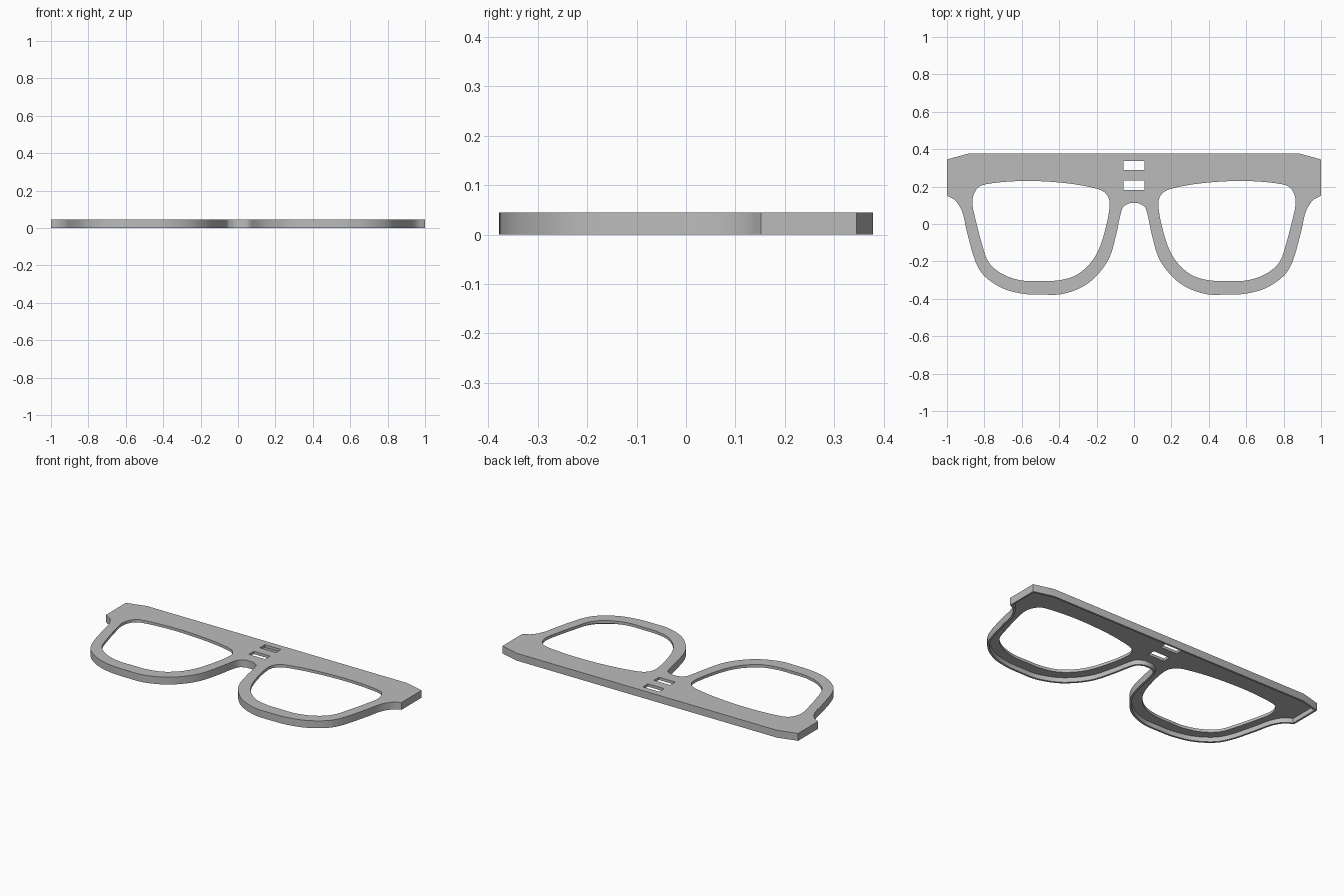
import bpy, bmesh
from mathutils import Vector

if "Cube" in bpy.data.objects:
    bpy.data.objects.remove(bpy.data.objects["Cube"])

TOP, RECESS, LIP = 0.045, 0.028, 0.012   # full height, underside of plate, lip width


def smooth(points, closed=False, steps=5):
    """Spline through the points."""
    p = [Vector(q) for q in points]
    n = len(p)
    out = []
    for i in range(n if closed else n - 1):
        if closed:
            a, b, c, d = (p[(i + k) % n] for k in (-1, 0, 1, 2))
        else:
            a, b, c, d = p[max(i - 1, 0)], p[i], p[i + 1], p[min(i + 2, n - 1)]
        # centripetal-style tangents keep uneven spacing well behaved
        l0, l1, l2 = max((b - a).length, 1e-6), (c - b).length, max((d - c).length, 1e-6)
        m1 = (c - a) / (l0 + l1) * l1
        m2 = (d - b) / (l1 + l2) * l1
        for s in range(steps):
            t = s / steps
            out.append(b * (2*t**3 - 3*t**2 + 1) + m1 * (t**3 - 2*t**2 + t)
                       + c * (3*t**2 - 2*t**3) + m2 * (t**3 - t**2))
    if not closed:
        out.append(p[-1])
    return out


def mirrored(loop):
    return [Vector((-q.x, q.y)) for q in reversed(loop)]


def inset(loop, dist):
    """Move a clockwise loop inward with mitred corners."""
    out = []
    for i, q in enumerate(loop):
        d1 = (q - loop[i - 1]).normalized()
        d2 = (loop[(i + 1) % len(loop)] - q).normalized()
        n1, n2 = Vector((d1.y, -d1.x)), Vector((d2.y, -d2.x))
        out.append(q + (n1 + n2) * dist / (1 + n1.dot(n2)))
    return out


# Right half of the outline, from the temple corner round the lens to the bridge
rim = smooth([(1, .152), (.955, .125), (.918, .064), (.896, -.03), (.848, -.2),
              (.8, -.278), (.7, -.345), (.585, -.374), (.48, -.378), (.38, -.374),
              (.265, -.33), (.185, -.26), (.13, -.176), (.094, -.053), (.072, .053),
              (.056, .093), (.022, .112)])
right = [Vector((.88, .378)), Vector((1, .345))] + rim
outer = right + mirrored(right)

# Openings: two lenses and two slots in the bridge
lens = smooth([(.858, .155), (.83, .198), (.783, .214), (.666, .227), (.537, .23),
               (.37, .219), (.238, .198), (.168, .176), (.136, .14), (.131, .09),
               (.15, -.016), (.19, -.14), (.243, -.22), (.318, -.278), (.41, -.302),
               (.505, -.304), (.6, -.302), (.703, -.268), (.778, -.203), (.816, -.096),
               (.848, .027), (.864, .107)], closed=True)


def slot(y0, y1):
    return [Vector(q) for q in ((-.055, y0), (.055, y0), (.055, y1), (-.055, y1))]


holes = [lens, mirrored(lens), slot(.183, .232), slot(.289, .338)]

bm = bmesh.new()


def ring(loop, z):
    return [bm.verts.new((q.x, q.y, z)) for q in loop]


def wall(a, b):
    for i in range(len(a)):
        bm.faces.new((a[i - 1], a[i], b[i], b[i - 1]))


def cap(rings, up):
    edges = []
    for r in rings:
        for i in range(len(r)):
            edges.append(bm.edges.get((r[i - 1], r[i])) or bm.edges.new((r[i - 1], r[i])))
    bmesh.ops.triangle_fill(bm, use_beauty=True, edges=edges, normal=(0, 0, up))


# Outer wall, thin lip around the underside and the recessed plate
inner = inset(outer, LIP)
out_top, out_low = ring(outer, TOP), ring(outer, 0)
in_low, in_top = ring(inner, 0), ring(inner, RECESS)
wall(out_top, out_low)
wall(out_low, in_low)
wall(in_low, in_top)
hole_top = [ring(h, TOP) for h in holes]
hole_low = [ring(h, RECESS) for h in holes]
for t, l in zip(hole_top, hole_low):
    wall(t, l)
cap([out_top] + hole_top, 1)
cap([in_top] + hole_low, -1)
bmesh.ops.recalc_face_normals(bm, faces=bm.faces)

mesh = bpy.data.meshes.new("glasses_frame")
bm.to_mesh(mesh)
bm.free()
frame = bpy.data.objects.new("glasses_frame", mesh)
bpy.context.collection.objects.link(frame)

grey = bpy.data.materials.new("plain grey")
grey.diffuse_color = (0.5, 0.5, 0.5, 1)
grey.use_nodes = True
grey.node_tree.nodes["Principled BSDF"].inputs["Base Color"].default_value = grey.diffuse_color
mesh.materials.append(grey)

bpy.context.view_layer.objects.active = frame
frame.select_set(True)
bpy.ops.object.shade_smooth_by_angle(angle=0.52)
